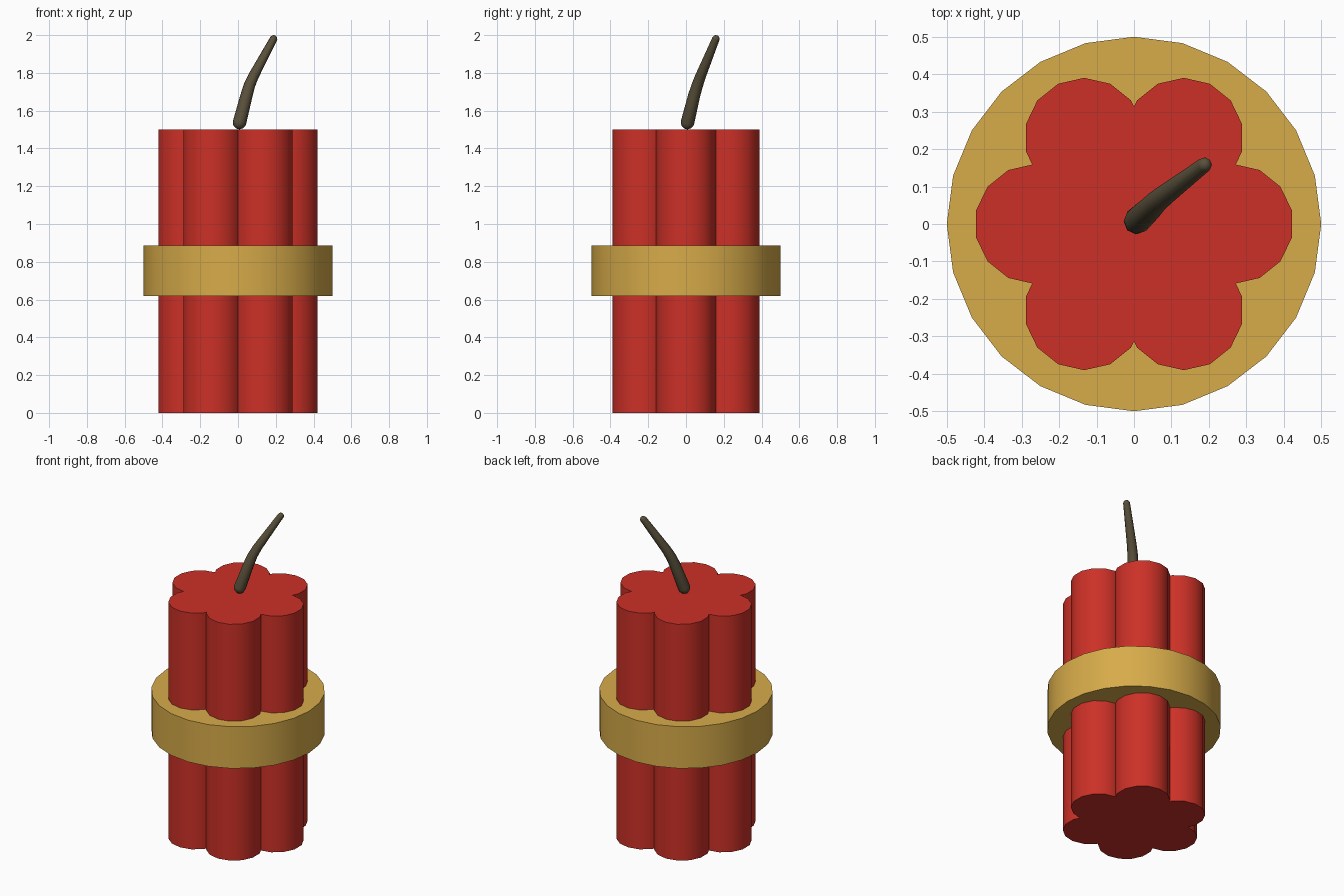
import bpy
from math import radians, sin, cos, pi
from mathutils import Vector

cube = bpy.data.objects.get("Cube")
if cube:
    bpy.data.objects.remove(cube, do_unlink=True)


def material(name, rgb):
    mat = bpy.data.materials.new(name)
    mat.use_nodes = True
    colour = (*rgb, 1)
    mat.diffuse_color = colour
    mat.node_tree.nodes["Principled BSDF"].inputs["Base Color"].default_value = colour
    return mat


red = material("red paper", (0.6, 0.03, 0.02))
gold = material("gold band", (0.68, 0.41, 0.068))
brown = material("dark brown cord", (0.1, 0.08, 0.043))


def finish(name, mat, angle):
    obj = bpy.context.object
    obj.name = obj.data.name = name
    obj.data.materials.clear()
    obj.data.materials.append(mat)
    bpy.ops.object.shade_smooth_by_angle(angle=radians(angle))
    return obj


def cylinder(name, mat, sides, radius, bottom, top, x=0, y=0, turn=0):
    bpy.ops.mesh.primitive_cylinder_add(
        vertices=sides, radius=radius, depth=top - bottom,
        location=(x, y, (bottom + top) / 2), rotation=(0, 0, turn))
    return finish(name, mat, 40)


# Six sticks around a centre stick
SIDES = 14
cylinder("centre_stick", red, SIDES, 0.16, 0, 1.5)
for i in range(6):
    a = i * pi / 3
    cylinder(f"stick_{i + 1}", red, SIDES, 0.16, 0, 1.5,
             0.266 * cos(a), 0.266 * sin(a))

# Wide band around the bundle
cylinder("band", gold, 24, 0.5, 0.62, 0.885)

# Bent, tapering fuse with rounded ends
path = [((0.008, 0.008, 1.537), 0.036), ((0.045, 0.043, 1.68), 0.032),
        ((0.061, 0.06, 1.735), 0.030), ((0.083, 0.078, 1.785), 0.028),
        ((0.188, 0.158, 1.98), 0.02)]
path = [(Vector(p), r) for p, r in path]


def round_end(end, inner):
    (p, r), q = end, inner[0]
    out = (p - q).normalized()
    steps = [radians(d) for d in (85, 65, 45, 22)]
    return [(p + out * r * sin(t), r * cos(t)) for t in steps]


points = round_end(path[0], path[1]) + path + round_end(path[-1], path[-2])[::-1]
curve = bpy.data.curves.new("fuse", "CURVE")
curve.dimensions = "3D"
curve.bevel_depth = 1
curve.bevel_resolution = 2
curve.use_fill_caps = True
spline = curve.splines.new("POLY")
spline.points.add(len(points) - 1)
for point, (p, r) in zip(spline.points, points):
    point.co = (*p, 1)
    point.radius = r
fuse = bpy.data.objects.new("fuse", curve)
bpy.context.collection.objects.link(fuse)
bpy.ops.object.select_all(action="DESELECT")
fuse.select_set(True)
bpy.context.view_layer.objects.active = fuse
bpy.ops.object.convert(target="MESH")
finish("fuse", brown, 60)
